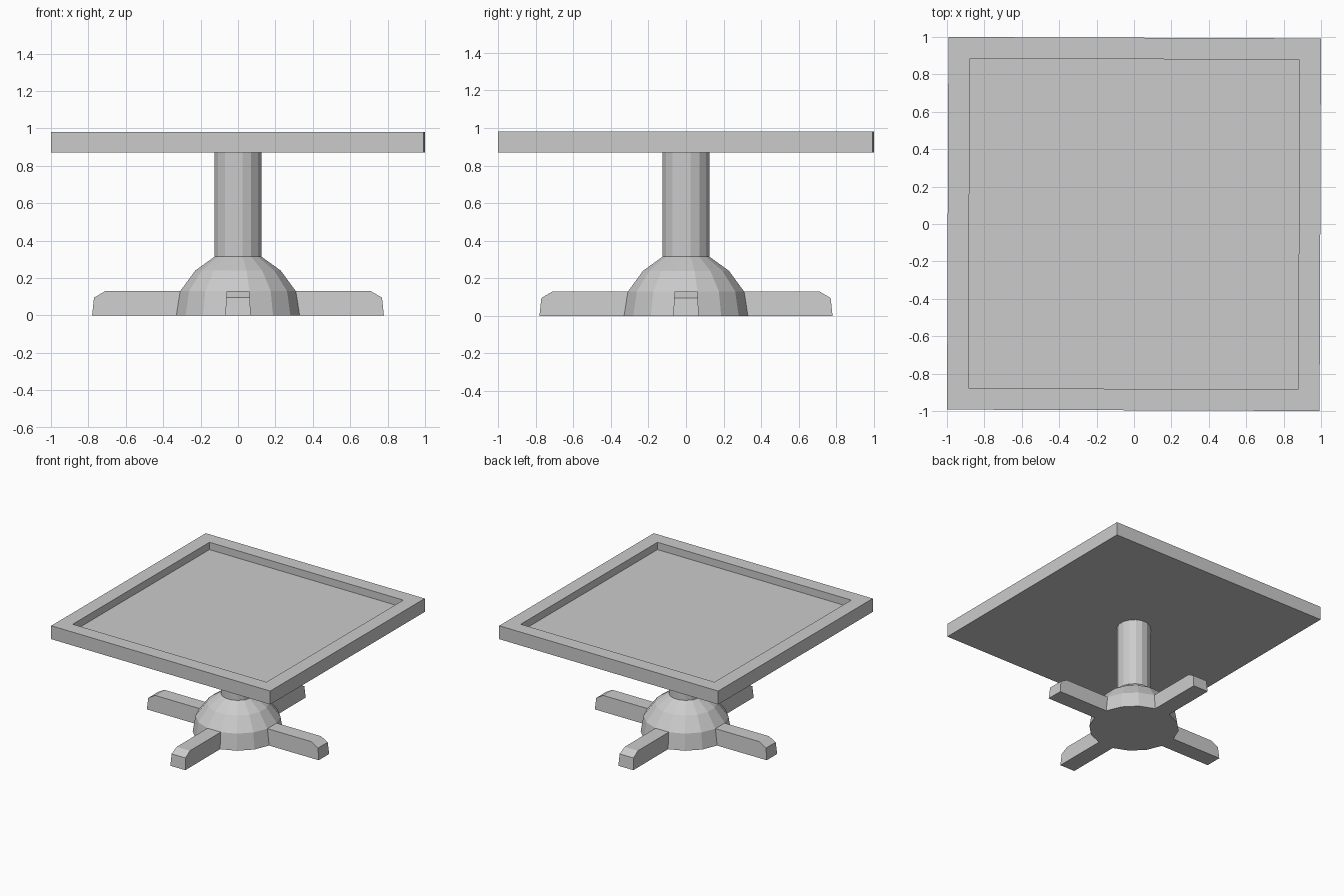
import bpy, bmesh
from math import pi, sin, cos, radians

if "Cube" in bpy.data.objects:
    bpy.data.objects.remove(bpy.data.objects["Cube"])

SIDES = 16


def make_object(name, bm):
    bmesh.ops.recalc_face_normals(bm, faces=bm.faces)
    mesh = bpy.data.meshes.new(name)
    bm.to_mesh(mesh)
    bm.free()
    obj = bpy.data.objects.new(name, mesh)
    bpy.context.collection.objects.link(obj)
    return obj


def lathe(name, profile):
    """Stack flat-sided rings of (radius, z), with a flat facing the front."""
    bm = bmesh.new()
    rings = []
    for r, z in profile:
        angles = [2 * pi * (i + 0.5) / SIDES for i in range(SIDES)]
        rings.append([bm.verts.new((r * cos(a), r * sin(a), z)) for a in angles])
    for low, high in zip(rings, rings[1:]):
        for i in range(SIDES):
            j = (i + 1) % SIDES
            bm.faces.new((low[i], low[j], high[j], high[i]))
    bm.faces.new(rings[0])
    bm.faces.new(rings[-1])
    return make_object(name, bm)


# Square top with a sunken tray, turned very slightly
bm = bmesh.new()
bmesh.ops.create_cube(bm, size=1)
bmesh.ops.scale(bm, vec=(1.992, 1.992, 0.11), verts=bm.verts)
bm.faces.ensure_lookup_table()
tray = max(bm.faces, key=lambda f: f.calc_center_median().z)
bmesh.ops.inset_region(bm, faces=[tray], thickness=0.162)
walls = bmesh.ops.extrude_discrete_faces(bm, faces=[tray])
bmesh.ops.translate(bm, vec=(0, 0, -0.06), verts=walls["faces"][0].verts)
table_top = make_object("table_top", bm)
table_top.location.z = 0.925
table_top.rotation_euler.z = radians(-0.22)

# Column and domed hub
lathe("column", [(0.127, 0.30), (0.127, 0.872)])
lathe("base_dome", [(0.337, 0), (0.315, 0.13), (0.233, 0.24), (0.127, 0.315)])

# Four feet: side profile as (distance, z, half width), chamfered at the tip
FOOT = [(0.28, 0, 0.068), (0.78, 0, 0.068), (0.77, 0.095, 0.063),
        (0.71, 0.13, 0.06), (0.28, 0.13, 0.06)]
for k, side in enumerate(("right", "back", "left", "front")):
    bm = bmesh.new()
    a = [bm.verts.new((x, -w, z)) for x, z, w in FOOT]
    b = [bm.verts.new((x, w, z)) for x, z, w in FOOT]
    bm.faces.new(a)
    bm.faces.new(b)
    for i in range(len(FOOT)):
        j = (i + 1) % len(FOOT)
        bm.faces.new((a[i], a[j], b[j], b[i]))
    foot = make_object(side + "_foot", bm)
    foot.rotation_euler.z = k * pi / 2
